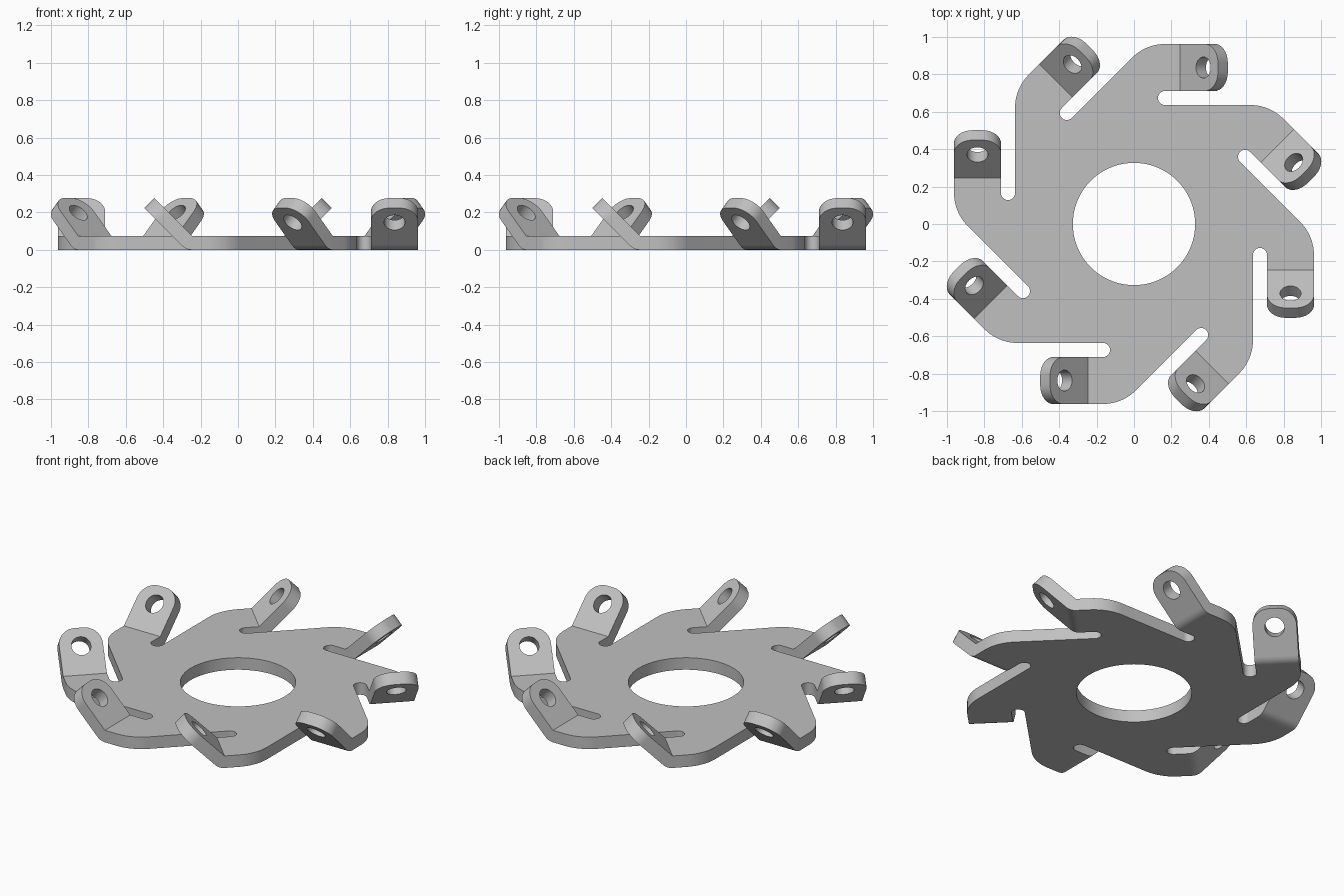
import bpy, bmesh, math
from mathutils import Vector, Matrix

if "Cube" in bpy.data.objects:
    bpy.data.objects.remove(bpy.data.objects["Cube"])

N = 8                       # tabs around the ring
T = 0.075                   # sheet thickness
OUT, IN = 0.9626, 0.711     # outer and inner edge of a tab
SLOT = 0.636                # inner edge of a relief slot
BEND_X = 0.247              # where the sheet bends
LENGTH = 0.285              # length of the bent tab
ANGLE = math.radians(45)    # bend angle
FILLET = 0.25


def arc(cx, cy, r, a0, a1, n):
    return [(cx + r * math.cos(math.radians(a0 + (a1 - a0) * i / n)),
             cy + r * math.sin(math.radians(a0 + (a1 - a0) * i / n))) for i in range(n + 1)]


def circle(cx, cy, r, n):
    return arc(cx, cy, r, 0, 360, n)[:-1]


def turn(k):
    return Matrix.Rotation(-k * 2 * math.pi / N, 4, 'Z')


bm = bmesh.new()


def panel(loops, place, open_edges):
    """Flat sheet with holes; open_edges of the first loop get no side wall."""
    layers = []
    for layer in (0, 1):
        rings, edges = [], []
        for loop in loops:
            vs = [bm.verts.new(place(a, b, layer)) for a, b in loop]
            edges += [bm.edges.new((vs[i - 1], vs[i])) for i in range(len(vs))]
            rings.append(vs)
        bmesh.ops.triangle_fill(bm, use_beauty=True, edges=edges)
        layers.append(rings)
    for k, (low, high) in enumerate(zip(*layers)):
        for i in range(len(low)):
            j = (i + 1) % len(low)
            if k == 0 and i in open_edges:
                continue
            bm.faces.new((low[i], low[j], high[j], high[i])).smooth = True


def bent(s, v, angle, layer):
    """Point on the bent sheet: s beyond the bend, layer 1 is the upper face."""
    d = (1 - layer) * T
    return Vector((BEND_X + s * math.cos(angle) + d * math.sin(angle), v,
                   T + s * math.sin(angle) - d * math.cos(angle)))


# Ring plate outline: rounded shoulder, tab root and slot, repeated around
corner_x = OUT - SLOT * math.sqrt(2)
shoulder = arc(corner_x + FILLET * math.tan(math.radians(22.5)), OUT - FILLET, FILLET, 135, 90, 10)
slot_r = (IN - SLOT) / 2
sector = shoulder + [(BEND_X, OUT), (BEND_X, IN)] + arc(0.128 + slot_r, SLOT + slot_r, slot_r, 90, 270, 14)
outline, roots = [], set()
for k in range(N):
    roots.add(len(outline) + len(shoulder))
    outline += [(turn(k) @ Vector((x, y, 0)))[:2] for x, y in sector]
panel([outline, circle(0, 0, 0.327, 72)], lambda x, y, l: Vector((x, y, l * T)), roots)

# Bent tabs with rounded ends and bolt holes
R = 0.1
tab = ([(0, IN)] + arc(LENGTH - R, IN + R, R, -90, 0, 10)
       + arc(LENGTH - R, OUT - R, R, 0, 90, 10) + [(0, OUT)])
bolt_hole = circle(0.175, (IN + OUT) / 2, 0.056, 32)
STEPS = 6
for k in range(N):
    m = turn(k)
    panel([tab, bolt_hole], lambda s, v, l: m @ bent(s, v, ANGLE, l), {len(tab) - 1})
    # curved underside of the bend and its two cheeks
    rows = [[bm.verts.new(m @ bent(0, v, ANGLE * i / STEPS, 0)) for i in range(STEPS + 1)]
            for v in (IN, OUT)]
    for i in range(STEPS):
        bm.faces.new((rows[0][i], rows[0][i + 1], rows[1][i + 1], rows[1][i])).smooth = True
    for row, v in zip(rows, (IN, OUT)):
        bm.faces.new([bm.verts.new(m @ bent(0, v, 0, 1))] + row)

# Weld the sheet and keep real corners sharp
bmesh.ops.remove_doubles(bm, verts=bm.verts[:], dist=1e-4)
bmesh.ops.recalc_face_normals(bm, faces=bm.faces[:])
for e in bm.edges:
    if len(e.link_faces) == 2 and e.calc_face_angle(0) > math.radians(30):
        e.smooth = False

mesh = bpy.data.meshes.new("slotted_ring_plate")
bm.to_mesh(mesh)
bm.free()
obj = bpy.data.objects.new("slotted_ring_plate", mesh)
bpy.context.collection.objects.link(obj)

metal = bpy.data.materials.new("grey_metal")
metal.diffuse_color = (0.53, 0.53, 0.53, 1)
metal.use_nodes = True
metal.node_tree.nodes["Principled BSDF"].inputs["Base Color"].default_value = metal.diffuse_color
mesh.materials.append(metal)
